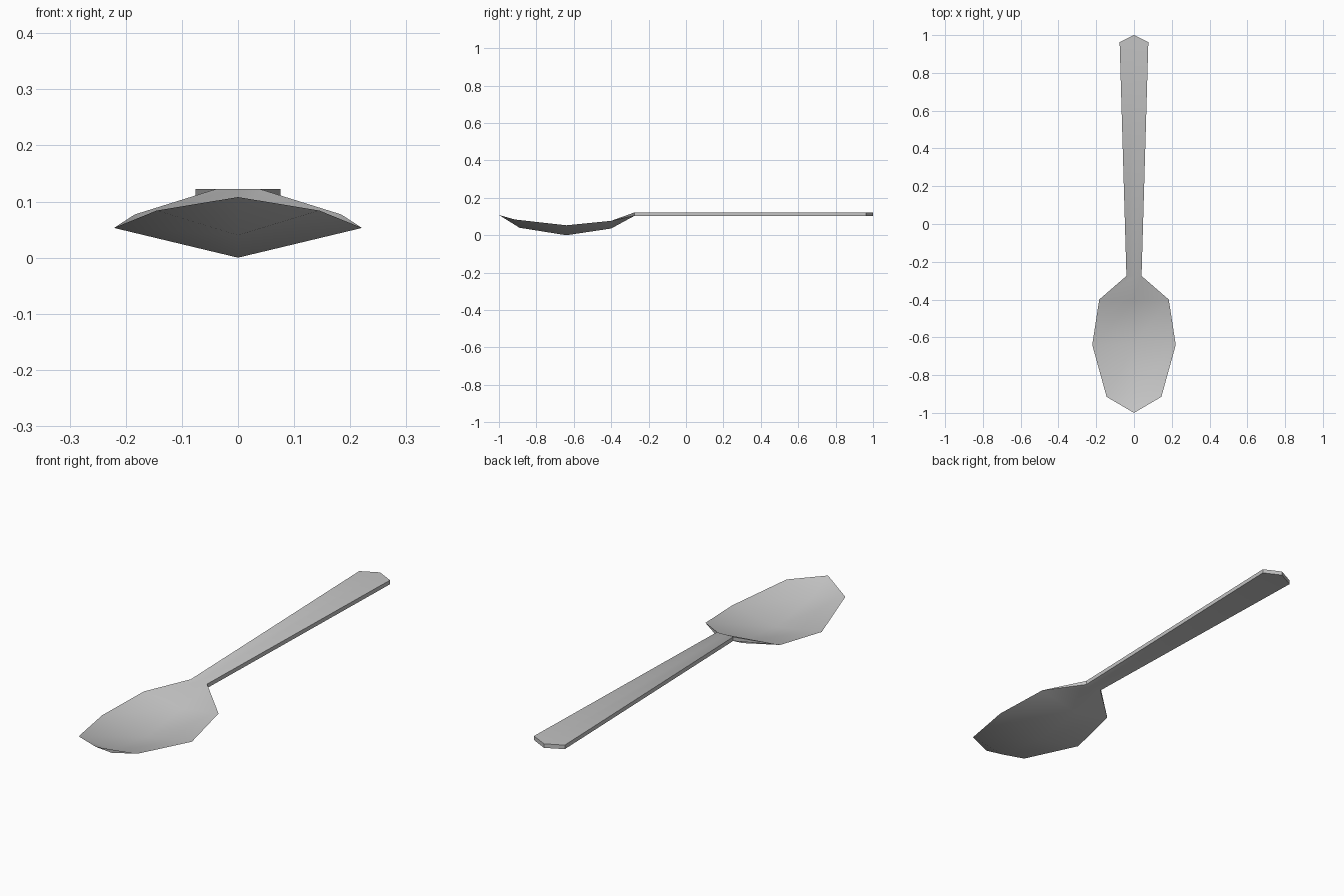
import bpy, bmesh, math

cube = bpy.data.objects.get("Cube")
if cube:
    bpy.data.objects.remove(cube, do_unlink=True)

# Single brushed metal colour
metal = bpy.data.materials.new("grey_metal")
metal.use_nodes = True
grey = (0.55, 0.55, 0.55, 1)
metal.diffuse_color = grey
metal.node_tree.nodes["Principled BSDF"].inputs["Base Color"].default_value = grey

# Stations from bowl tip to handle end:
# edge y, centre y, half width, edge top z, edge bottom z, centre top z, centre bottom z
TOP, BOTTOM = 0.122, 0.104
stations = [
    (-1.0, -1.0, 0, 0.108, 0.108, 0.108, 0.108),
    (-0.915, -0.89, 0.145, 0.084, 0.084, 0.054, 0.04),
    (-0.64, -0.64, 0.221, 0.053, 0.053, 0.016, 0.0),
    (-0.4, -0.4, 0.184, 0.077, 0.077, 0.05, 0.036),
    (-0.275, -0.275, 0.04, TOP, BOTTOM, TOP, BOTTOM),
    (0.962, 0.962, 0.076, TOP, BOTTOM, TOP, BOTTOM),
    (1.0, 1.0, 0, TOP, BOTTOM, TOP, BOTTOM),
]

# Loft one six-point section through all stations
bm = bmesh.new()
rings = []
for edge_y, mid_y, w, et, eb, ct, cb in stations:
    section = [(-w, edge_y, et), (0, mid_y, ct), (w, edge_y, et),
               (w, edge_y, eb), (0, mid_y, cb), (-w, edge_y, eb)]
    rings.append([bm.verts.new(p) for p in section])
for a, b in zip(rings, rings[1:]):
    for i in range(len(a)):
        j = (i + 1) % len(a)
        bm.faces.new((a[i], a[j], b[j], b[i]))

# Weld the thin rim and both pointed ends
bmesh.ops.remove_doubles(bm, verts=bm.verts[:], dist=0.0001)
bmesh.ops.recalc_face_normals(bm, faces=bm.faces[:])

mesh = bpy.data.meshes.new("spoon")
bm.to_mesh(mesh)
bm.free()
mesh.materials.append(metal)
spoon = bpy.data.objects.new("spoon", mesh)
bpy.context.collection.objects.link(spoon)

# Smooth bowl and handle, sharp rim and sides
bpy.ops.object.select_all(action="DESELECT")
spoon.select_set(True)
bpy.context.view_layer.objects.active = spoon
bpy.ops.object.shade_smooth_by_angle(angle=math.radians(40))
